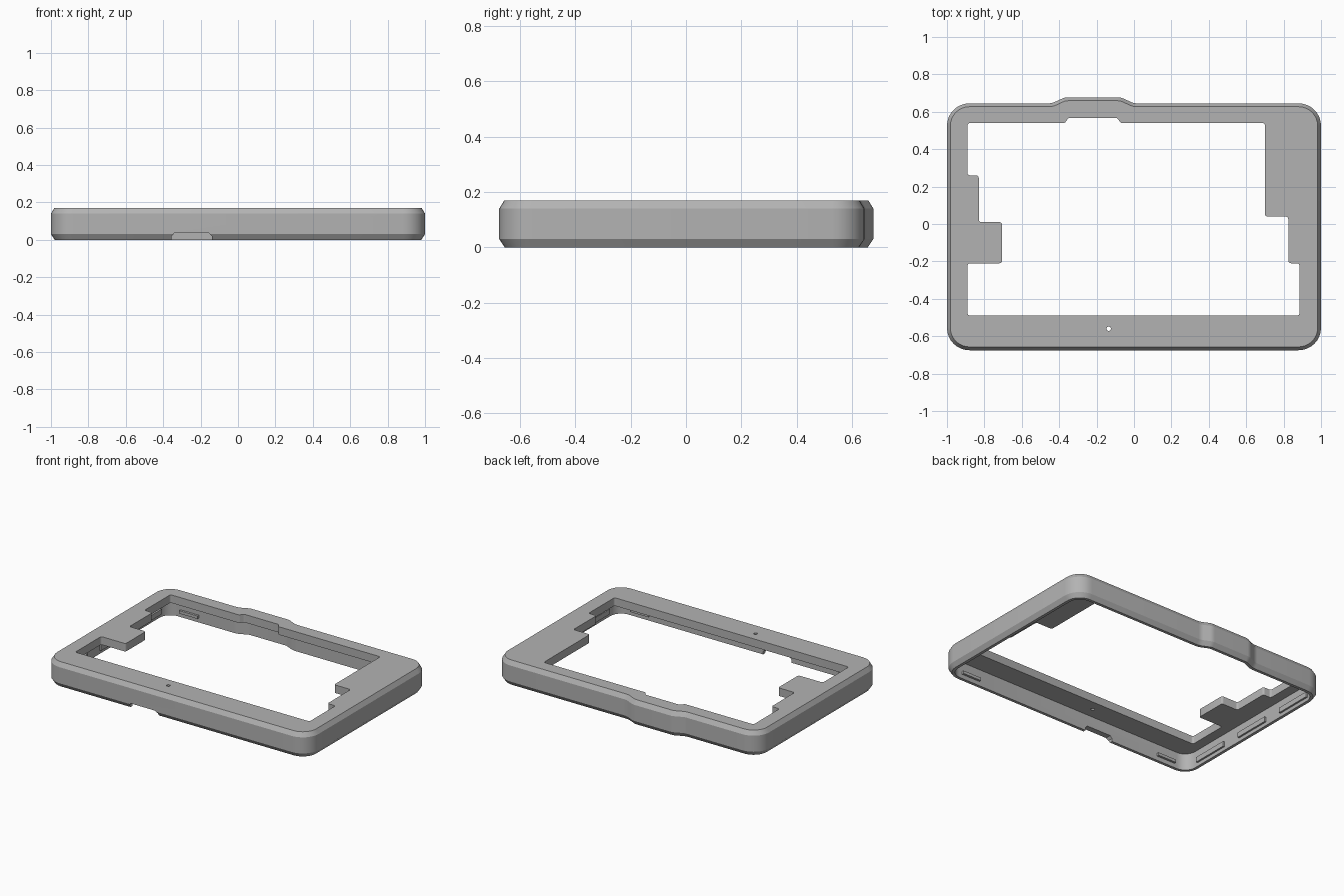
import bpy, bmesh, math
from mathutils import Vector

cube = bpy.data.objects.get("Cube")
if cube:
    bpy.data.objects.remove(cube, do_unlink=True)

HEIGHT, PLATE, WALL = 0.17, 0.055, 0.04

grey = bpy.data.materials.new("matte grey")
grey.use_nodes = True
grey.diffuse_color = (0.45, 0.45, 0.45, 1)
grey.node_tree.nodes["Principled BSDF"].inputs["Base Color"].default_value = (0.45, 0.45, 0.45, 1)


def outline(corners, inset=0.0, segs=8):
    """Round each (x, y, radius) corner of a counter-clockwise loop, moved inwards by inset."""
    ring = []
    count = len(corners)
    for i, (x, y, r) in enumerate(corners):
        p = Vector((x, y))
        a = (p - Vector(corners[i - 1][:2])).normalized()
        b = (Vector(corners[(i + 1) % count][:2]) - p).normalized()
        turn = math.atan2(a.x * b.y - a.y * b.x, a.dot(b))
        side = 1 if turn > 0 else -1
        normal = Vector((-a.y, a.x))
        centre = p - a * r * math.tan(abs(turn) / 2) + normal * side * r
        radius = max(r - side * inset, 0.002)
        start = math.atan2(-normal.y * side, -normal.x * side)
        for k in range(segs + 1):
            t = start + turn * k / segs
            ring.append(centre + radius * Vector((math.cos(t), math.sin(t))))
    return ring


def loft(name, layers):
    """Closed solid through matching rings, given as (ring, z) from bottom to top."""
    bm = bmesh.new()
    rings = [[bm.verts.new((p.x, p.y, z)) for p in ring] for ring, z in layers]
    for low, high in zip(rings, rings[1:]):
        for i in range(len(low)):
            j = (i + 1) % len(low)
            bm.faces.new((low[i], low[j], high[j], high[i]))
    bm.faces.new(rings[0][::-1])
    bm.faces.new(rings[-1])
    mesh = bpy.data.meshes.new(name)
    bm.to_mesh(mesh)
    bm.free()
    obj = bpy.data.objects.new(name, mesh)
    obj.data.materials.append(grey)
    bpy.context.collection.objects.link(obj)
    return obj


def box(name, x0, x1, y0, y1, z0, z1):
    ring = [Vector(p) for p in ((x0, y0), (x1, y0), (x1, y1), (x0, y1))]
    return loft(name, [(ring, z0), (ring, z1)])


# Outer shell with a shallow bulge in the back edge
R = 0.12
shell = [(-1, -0.675, R), (1, -0.675, R), (1, 0.645, R),
         (0.0, 0.645, 0.08), (-0.07, 0.677, 0.08),
         (-0.37, 0.677, 0.08), (-0.44, 0.645, 0.08), (-1, 0.645, R)]
frame = loft("bezel_frame", [
    (outline(shell, 0.02), 0), (outline(shell), 0.03),
    (outline(shell), HEIGHT - 0.03), (outline(shell, 0.018), HEIGHT)])

# Hollow underside
inner = outline(shell, WALL)
cavity = loft("cavity_cutter", [(inner, -0.1), (inner, HEIGHT - PLATE)])

# Stepped window in the top plate
window_points = [
    (-0.89, -0.49), (0.885, -0.49), (0.885, -0.21), (0.825, -0.21), (0.825, 0.04),
    (0.70, 0.04), (0.70, 0.54), (-0.07, 0.54), (-0.09, 0.567), (-0.35, 0.567),
    (-0.37, 0.54), (-0.89, 0.54), (-0.89, 0.26), (-0.83, 0.26), (-0.83, 0.01),
    (-0.705, 0.01), (-0.705, -0.21), (-0.89, -0.21)]
window_ring = outline([(x, y, 0.014) for x, y in window_points], segs=4)
window = loft("window_cutter", [(window_ring, 0.05), (window_ring, 0.3)])

# Pin hole in the front border
hole_ring = [Vector((-0.135 + 0.012 * math.cos(t), -0.56 + 0.012 * math.sin(t)))
             for t in (math.tau * k / 16 for k in range(16))]
hole = loft("pin_hole_cutter", [(hole_ring, 0.05), (hole_ring, 0.3)])


def slot(x0, x1):
    return [Vector(p) for p in ((x0, -0.72), (x1, -0.72), (x1, -0.6), (x0, -0.6))]


# Finger notch under the front wall
notch = loft("notch_cutter", [(slot(-0.355, -0.14), -0.05), (slot(-0.355, -0.14), 0.02),
                              (slot(-0.34, -0.155), 0.036)])

for cutter in (cavity, window, hole, notch):
    mod = frame.modifiers.new(cutter.name, "BOOLEAN")
    mod.operation, mod.solver, mod.object = "DIFFERENCE", "EXACT", cutter

# Bake the cuts and drop the cutters
graph = bpy.context.evaluated_depsgraph_get()
baked = bpy.data.meshes.new_from_object(frame.evaluated_get(graph))
frame.modifiers.clear()
frame.data = baked
for cutter in (cavity, window, hole, notch):
    bpy.data.objects.remove(cutter, do_unlink=True)

# Retaining pads inside the side walls, small clips inside front and back walls
for side, label in ((-1, "right"), (1, "left")):
    face = 1 - WALL
    xs = sorted((side * (face - 0.012), side * (face + 0.005)))
    for i, y in enumerate((-0.4, 0.0, 0.4)):
        box(f"{label}_pad_{i + 1}", *xs, y - 0.13, y + 0.13, 0.025, 0.06)
    xs = sorted((side * 0.72, side * 0.86))
    box(f"{label}_front_clip", *xs, -0.64, -0.62, 0.03, 0.05)
    box(f"{label}_back_clip", *xs, 0.59, 0.61, 0.03, 0.05)

# Smooth the rounded walls, keep the edges crisp
bpy.ops.object.select_all(action="DESELECT")
frame.select_set(True)
bpy.context.view_layer.objects.active = frame
bpy.ops.object.shade_smooth_by_angle(angle=math.radians(25))
